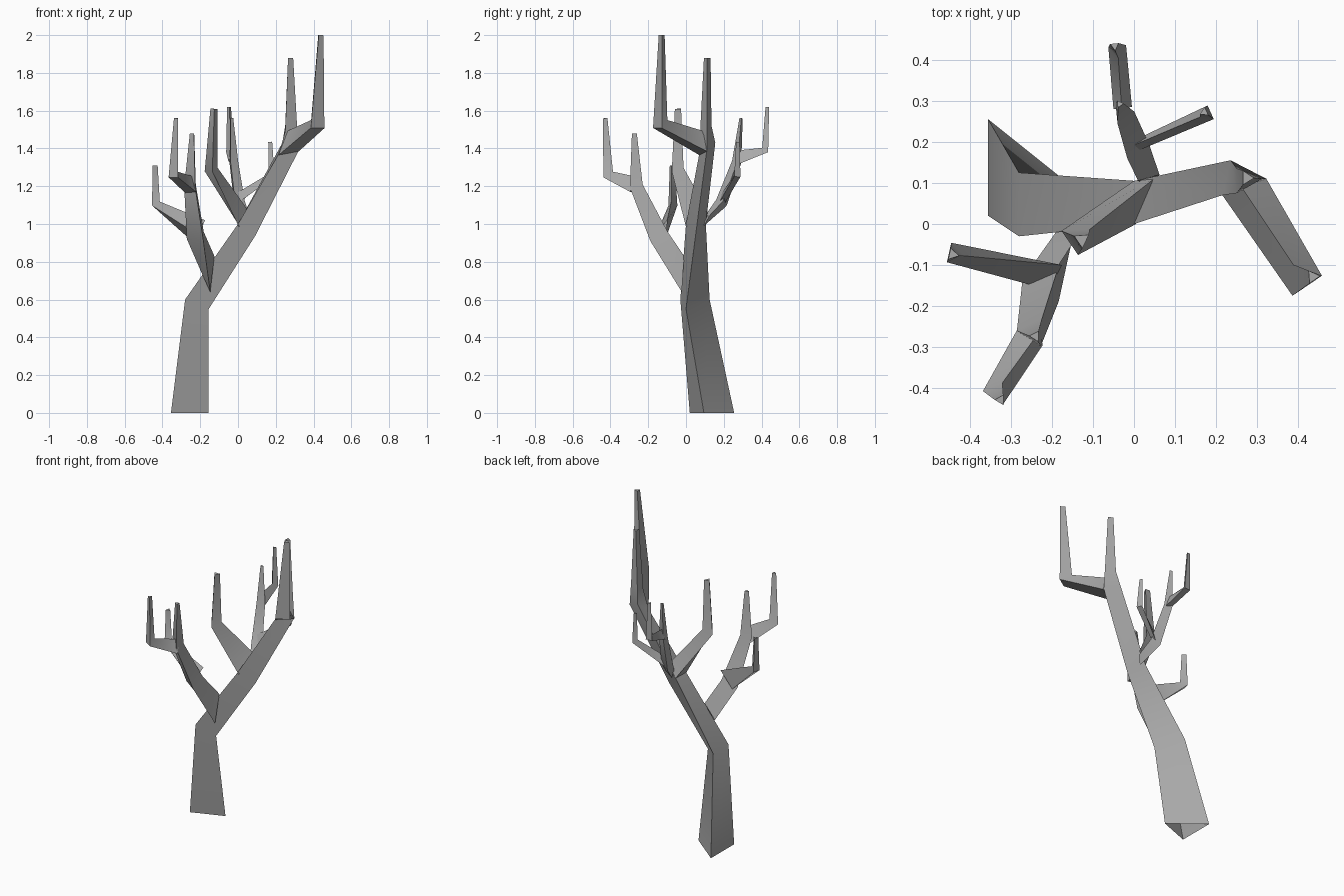
import bpy, bmesh
from mathutils import Vector, Matrix
from math import tau, radians

if "Cube" in bpy.data.objects:
    bpy.data.objects.remove(bpy.data.objects["Cube"])

bark = bpy.data.materials.new("bark")
bark.diffuse_color = (.4, .4, .4, 1)
bark.use_nodes = True
bark.node_tree.nodes["Principled BSDF"].inputs["Base Color"].default_value = bark.diffuse_color


def loft(name, rings):
    """Skin a chain of three-cornered rings; open at the root, capped at the tip."""
    bm = bmesh.new()
    loops = [[bm.verts.new(p) for p in ring] for ring in rings]
    for a, b in zip(loops, loops[1:]):
        for i in range(3):
            j = (i + 1) % 3
            bm.faces.new((a[i], a[j], b[j], b[i]))
    bm.faces.new(loops[-1])
    mesh = bpy.data.meshes.new(name)
    bm.to_mesh(mesh)
    bm.free()
    mesh.materials.append(bark)
    mesh.shade_smooth()
    mesh.set_sharp_from_angle(angle=radians(50))
    obj = bpy.data.objects.new(name, mesh)
    bpy.context.collection.objects.link(obj)
    return obj


def limb(name, root, path, ref=(0, 0, 1)):
    """Triangular limb from a root triangle along (x, y, z, radius) stations, mitred at bends."""
    pts = [sum((Vector(p) for p in root), Vector()) / 3] + [Vector(p[:3]) for p in path]
    dirs = [(b - a).normalized() for a, b in zip(pts, pts[1:])]
    normals = [(a + b).normalized() for a, b in zip(dirs, dirs[1:])] + [dirs[-1]]
    ref, prev, rings = Vector(ref), dirs[0], [root]
    for p, n, station in zip(pts[1:], normals, path):
        ref = prev.rotation_difference(n) @ ref
        ref = (ref - n * ref.dot(n)).normalized()
        rings.append([p + Matrix.Rotation(tau * k / 3, 3, n) @ ref * station[3] for k in range(3)])
        prev = n
    return loft(name, rings)


# Leaning trunk running up into its own straight top twig
loft("trunk", [
    [(-.355, .255, 0), (-.355, .02, 0), (-.155, .095, 0)],
    [(-.28, .125, .60), (-.28, -.03, .60), (-.155, .0, .55)],
    [(.0, .105, 1.0), (.0, .0, 1.0), (.09, .05, .935)],
    [(.235, .155, 1.43), (.215, .07, 1.37), (.322, .11, 1.39)],
    [(.25, .135, 1.52), (.25, .075, 1.49), (.312, .11, 1.53)],
    [(.265, .13, 1.88), (.265, .095, 1.88), (.292, .112, 1.88)],
])

# Bent top branch
limb("top_branch", [(.255, .10, 1.49), (.215, .07, 1.365), (.322, .11, 1.385)],
     [(.41, -.133, 1.522, .05), (.435, -.128, 2.0, .018)])

# Middle branch
limb("middle_branch", [(.055, .115, 1.07), (.0, .105, 1.0), (.005, .0, .985)],
     [(-.14, -.035, 1.285, .041), (-.127, -.038, 1.61, .021)])

# Left front branch with two bent twigs
limb("front_branch", [(-.19, -.02, .735), (-.147, -.022, .64), (-.125, -.01, .83)],
     [(-.212, -.14, .93, .06), (-.245, -.262, 1.2, .04), (-.24, -.273, 1.48, .015)], ref=(-1, 0, 0))
limb("front_low_twig", [(-.175, -.10, 1.02), (-.25, -.11, .915), (-.207, -.16, .94)],
     [(-.438, -.072, 1.105, .028), (-.441, -.074, 1.31, .016)])
limb("front_high_twig", [(-.23, -.262, 1.25), (-.28, -.25, 1.165), (-.222, -.295, 1.17)],
     [(-.335, -.41, 1.257, .034), (-.325, -.428, 1.56, .014)])

# Back branch with two bent twigs
limb("back_branch", [(.062, .12, 1.04), (.035, .095, .99), (.01, .105, 1.05)],
     [(.0, .19, 1.115, .037), (-.028, .27, 1.33, .029), (-.035, .292, 1.56, .010)], ref=(1, 0, 0))
limb("back_low_twig", [(-.005, .19, 1.165), (-.01, .17, 1.105), (.003, .205, 1.11)],
     [(.178, .268, 1.255, .021), (.171, .272, 1.435, .012)])
limb("back_high_twig", [(-.03, .28, 1.39), (-.005, .285, 1.32), (-.05, .28, 1.33)],
     [(-.04, .423, 1.388, .025), (-.047, .433, 1.62, .012)])
